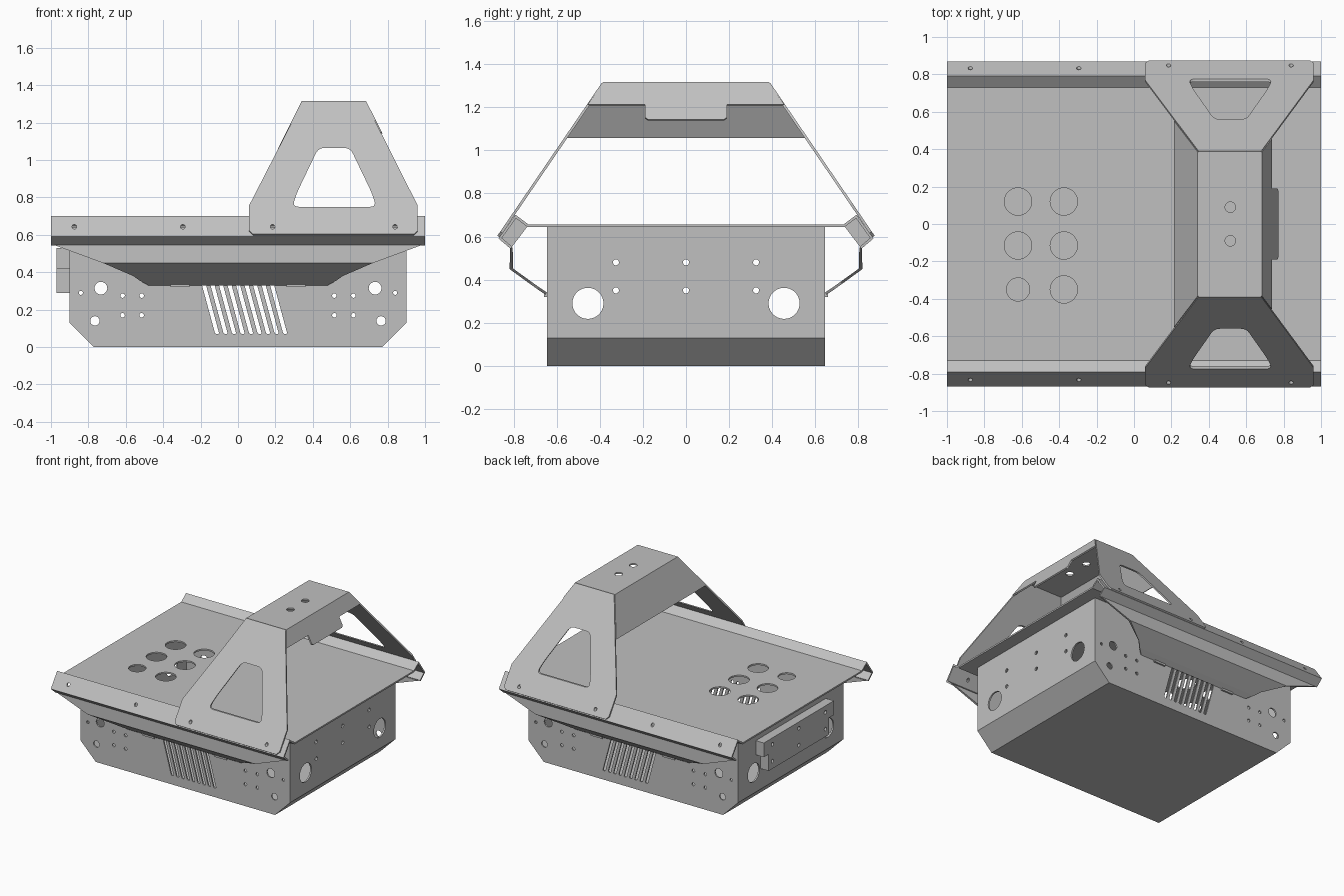
import bpy, bmesh, math
from mathutils import Vector

cube = bpy.data.objects.get("Cube")
if cube:
    bpy.data.objects.remove(cube)

T = 0.012  # sheet thickness

grey = bpy.data.materials.new("bare_metal_grey")
grey.use_nodes = True
grey.diffuse_color = (0.53, 0.53, 0.53, 1)
grey.node_tree.nodes["Principled BSDF"].inputs["Base Color"].default_value = grey.diffuse_color


def finish(name, bm, recalc=True):
    if recalc:
        bmesh.ops.recalc_face_normals(bm, faces=bm.faces[:])
    mesh = bpy.data.meshes.new(name)
    bm.to_mesh(mesh)
    bm.free()
    ob = bpy.data.objects.new(name, mesh)
    bpy.context.collection.objects.link(ob)
    mesh.materials.append(grey)
    return ob


def apply(ob, mod):
    bpy.context.view_layer.update()
    with bpy.context.temp_override(object=ob, active_object=ob):
        bpy.ops.object.modifier_apply(modifier=mod.name)


def thicken(ob, offset=0):
    mod = ob.modifiers.new("thickness", "SOLIDIFY")
    mod.thickness, mod.offset, mod.use_even_offset = T, offset, True
    apply(ob, mod)
    return ob


def prism(bm, pts, axis, lo, hi):
    """Extrude a 2D outline along an axis."""
    def place(p, d):
        return {"x": (d, *p), "y": (p[0], d, p[1]), "z": (*p, d)}[axis]
    a = [bm.verts.new(place(p, lo)) for p in pts]
    b = [bm.verts.new(place(p, hi)) for p in pts]
    n = len(pts)
    bm.faces.new(a)
    bm.faces.new(b)
    for i in range(n):
        j = (i + 1) % n
        bm.faces.new((a[i], a[j], b[j], b[i]))


def solid(name, pts, axis, lo, hi):
    bm = bmesh.new()
    prism(bm, pts, axis, lo, hi)
    return finish(name, bm)


def rect(u0, u1, v0, v1):
    return [(u0, v0), (u1, v0), (u1, v1), (u0, v1)]


def circle(u, v, r, n=28):
    return [(u + r * math.cos(math.tau * i / n), v + r * math.sin(math.tau * i / n)) for i in range(n)]


def rounded(pts, r, n=5):
    """Round every corner of an outline."""
    out = []
    pts = [Vector(p) for p in pts]
    for i, p in enumerate(pts):
        a = p + (pts[i - 1] - p).normalized() * r
        b = p + (pts[(i + 1) % len(pts)] - p).normalized() * r
        for k in range(n + 1):
            t = k / n
            out.append(tuple(a * (1 - t) ** 2 + p * 2 * t * (1 - t) + b * t * t))
    return out


def cut(ob, axis, lo, hi, outlines):
    bm = bmesh.new()
    for pts in outlines:
        prism(bm, pts, axis, lo, hi)
    cutter = finish("cutter", bm)
    cutter.hide_render = True
    mod = ob.modifiers.new("holes", "BOOLEAN")
    mod.object, mod.solver = cutter, "EXACT"
    apply(ob, mod)
    bpy.data.objects.remove(cutter)


def sheet(name, verts, faces):
    bm = bmesh.new()
    vs = [bm.verts.new(v) for v in verts]
    for f in faces:
        bm.faces.new([vs[i] for i in f])
    return thicken(finish(name, bm))


# Hollow body tray, open at the top
bm = bmesh.new()
half = [(0.77, 0), (0.9, 0.13), (0.9, 0.643)]
prism(bm, half + [(-x, z) for x, z in reversed(half)], "y", -0.645, 0.645)
bmesh.ops.recalc_face_normals(bm, faces=bm.faces[:])
lid = [f for f in bm.faces if f.normal.z > 0.9]
bmesh.ops.delete(bm, geom=lid, context="FACES")
body = thicken(finish("body_tray", bm, False), -1)

# Holes and slanted vent slots through front and back walls
outlines = []
for s in (-1, 1):
    outlines += [circle(s * 0.733, 0.315, 0.034), circle(s * 0.765, 0.14, 0.025),
                 circle(s * 0.84, 0.29, 0.011, 16)]
    outlines += [circle(s * x, z, 0.012, 16) for x in (0.515, 0.617) for z in (0.17, 0.275)]
for i in range(9):
    x = -0.195 + i * 0.0455
    outlines.append(rounded([(x, 0.34), (x + 0.073, 0.07), (x + 0.095, 0.07), (x + 0.022, 0.34)], 0.009, 3))
cut(body, "y", -1, 1, outlines)

# Holes through the end walls
small = [circle(y, z, 0.014, 16) for y in (-0.325, 0, 0.325) for z in (0.35, 0.48)]
cut(body, "x", -1.2, 1.2, small + [circle(s * 0.455, 0.29, 0.072, 40) for s in (-1, 1)])

# Stepped bracket on one end
bracket = solid("end_bracket", [(-0.37, 0.29), (0.37, 0.29), (0.37, 0.42), (0.43, 0.42),
                                (0.43, 0.53), (-0.43, 0.53), (-0.43, 0.42), (-0.37, 0.42)],
                "x", -0.97, -0.901)
cut(bracket, "x", -1.2, -0.8, small)

# Deck with folded edge rails
rail = [(0.81, 0.548), (0.862, 0.592), (0.79, 0.693), (0.733, 0.65)]
path = [(-y, z) for y, z in rail] + rail[::-1]
verts = [(x, y, z) for y, z in path for x in (-1, 1)]
deck = sheet("deck", verts, [(2 * i, 2 * i + 1, 2 * i + 3, 2 * i + 2) for i in range(len(path) - 1)])
lights = [circle(x, y, 0.062 if x < -0.5 and y < -0.2 else 0.073, 36)
          for x in (-0.62, -0.375) for y in (0.12, -0.115, -0.35)]
cut(deck, "z", 0.6, 0.68, lights)
bolts = [circle(x, 0.643, 0.012, 16) for x in (-0.875, -0.295, 0.185, 0.84)]
for s in (-1, 1):
    cut(deck, "y", *sorted((s * 0.77, s * 0.95)), bolts)

# Handle top with sloping stiffener flanges and a tab
L, R, W, H = 0.345, 0.68, 0.385, 1.31
handle_top = sheet("handle_top", [
    (L, -W, H), (R, -W, H), (R, W, H), (L, W, H),
    (0.22, 0.55, 1.06), (0.22, -0.55, 1.06),
    (0.732, -0.455, 1.21), (0.732, -0.19, 1.21), (0.762, -0.19, 1.15), (0.767, -0.175, 1.14),
    (0.767, 0.175, 1.14), (0.762, 0.19, 1.15), (0.732, 0.19, 1.21), (0.732, 0.455, 1.21)],
    [(0, 1, 2, 3), (0, 3, 4, 5), (2, 1, 6, 7, 8, 9, 10, 11, 12, 13)])
cut(handle_top, "z", 1.25, 1.4, [circle(0.515, s * 0.09, 0.028) for s in (-1, 1)])

window = rounded([(0.29, 0.75), (0.74, 0.75), (0.715, 0.825), (0.6, 1.065), (0.43, 1.065), (0.315, 0.825)], 0.035)
panel = [(0.06, 0.62), (0.08, 0.6), (0.94, 0.6), (0.96, 0.62), (0.96, 0.755),
         (R, H), (L, H), (0.06, 0.755)]

for s, side in ((-1, "front"), (1, "back")):
    # Leaning handle side panel with a window
    verts = [(x, s * (0.87 - (z - 0.6) * 0.683), z) for x, z in panel]
    leg = sheet(side + "_handle_panel", verts, [range(len(panel))])
    cut(leg, "y", *sorted((s * 0.3, s * 1.0)), [window] + bolts[2:])

    # Skirt: upright strip, then folded in to the body
    lower = [(0.72, 0.81, 0.45), (0.56, 0.72, 0.385), (0.525, 0.685, 0.36), (0.48, 0.648, 0.335)]
    right = [(0.99, 0.81, 0.548)] + lower
    n = len(right)
    verts = [(m * x, s * y, z) for m in (1, -1) for x, y, z in right]
    sheet(side + "_skirt", verts, [(i, i + 1, n + i + 1, n + i) for i in range(n - 1)])

    for m, end in ((-1, "a"), (1, "b")):
        # Skirt locating tabs and rail gussets
        solid(f"{side}_skirt_tab_{end}", rect(m * 0.31 - 0.05, m * 0.31 + 0.05, 0.32, 0.34),
              "y", *sorted((s * 0.64, s * 0.658)))
        solid(f"{side}_rail_gusset_{end}", [(s * y, z) for y, z in rail], "x", m * 0.7 - 0.006, m * 0.7 + 0.006)
